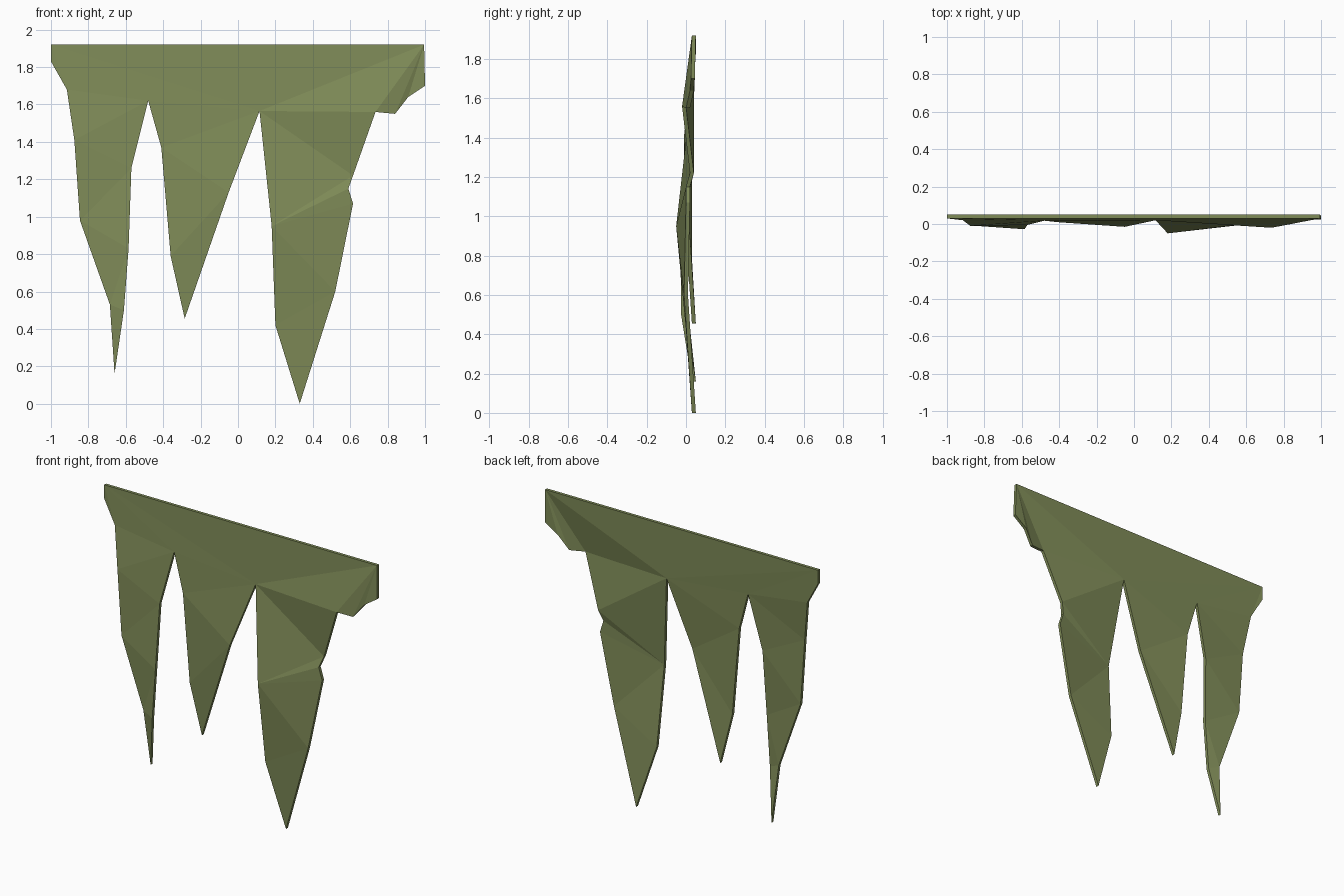
import bpy, bmesh
from mathutils import Vector

if "Cube" in bpy.data.objects:
    bpy.data.objects.remove(bpy.data.objects["Cube"])

# Ragged outline, clockwise from top left: x, z, front depth y
OUTLINE = [
    (-1, 1.92, .03), (.995, 1.92, .03), (1, 1.70, .025), (.91, 1.64, .02),
    (.84, 1.55, .0), (.735, 1.56, -.02), (.615, 1.22, .02), (.59, 1.15, .0),
    (.615, 1.07, .0), (.52, .60, -.01), (.33, .0, .03), (.20, .42, .0),
    (.18, .95, -.05), (.115, 1.565, .02), (-.05, 1.13, -.015), (-.285, .455, .03),
    (-.36, .79, .01), (-.41, 1.37, .01), (-.48, 1.62, .018), (-.57, 1.26, -.005),
    (-.585, .83, -.028), (-.61, .50, -.025), (-.66, .16, .03), (-.685, .53, -.01),
    (-.845, .98, -.01), (-.875, 1.41, -.01), (-.915, 1.68, .02), (-1, 1.83, .03),
]
# Creases: each hub point fans out to a run of outline points
FANS = [
    (1, 2, 3, 4, 5, 13, 0), (0, 13, 18, 26, 27),                  # top band
    (13, 5, 6, 12), (12, 6, 7, 8, 9, 11), (9, 10, 11),            # right strip
    (13, 14, 17, 18), (14, 15, 16, 17),                           # middle strip
    (18, 19, 25, 26), (19, 20, 24, 25), (20, 21, 23, 24), (21, 22, 23),  # left strip
]
THICKNESS = .02

cloth = bpy.data.materials.new("olive cloth")
cloth.diffuse_color = (.215, .262, .098, 1)
cloth.use_nodes = True
cloth.node_tree.nodes["Principled BSDF"].inputs["Base Color"].default_value = cloth.diffuse_color

# Front sheet, then extruded straight back for the thickness
bm = bmesh.new()
verts = [bm.verts.new((x, y, z)) for x, z, y in OUTLINE]
for hub, *rim in FANS:
    for a, b in zip(rim, rim[1:]):
        bm.faces.new((verts[hub], verts[a], verts[b]))
front = bm.faces[:]
result = bmesh.ops.extrude_face_region(bm, geom=front, use_keep_orig=True)
back = [g for g in result["geom"] if isinstance(g, bmesh.types.BMVert)]
bmesh.ops.translate(bm, verts=back, vec=Vector((0, THICKNESS, 0)))
bmesh.ops.recalc_face_normals(bm, faces=bm.faces)

mesh = bpy.data.meshes.new("torn_cloth")
bm.to_mesh(mesh)
bm.free()
mesh.materials.append(cloth)
banner = bpy.data.objects.new("torn_cloth", mesh)
bpy.context.collection.objects.link(banner)
